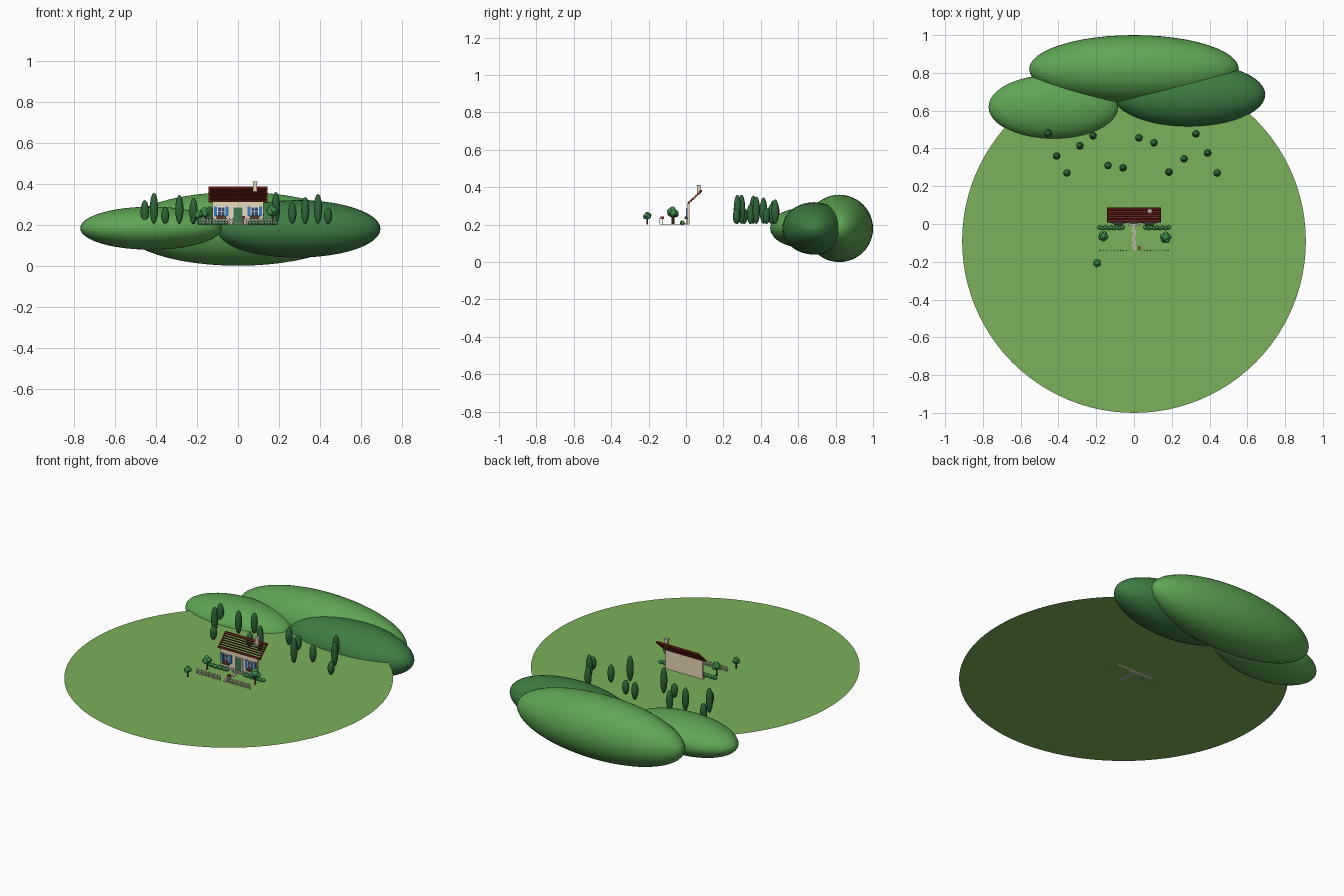
import bpy, math, random
from mathutils import Vector

if "Cube" in bpy.data.objects:
    bpy.data.objects.remove(bpy.data.objects["Cube"])

random.seed(4)
G = 0.2  # ground height


def mat(name, r, g, b):
    m = bpy.data.materials.new(name)
    m.diffuse_color = [(c / 255) ** 2.2 for c in (r, g, b)] + [1]
    m.use_nodes = True
    m.node_tree.nodes["Principled BSDF"].inputs["Base Color"].default_value = m.diffuse_color
    return m


GRASS = mat("grass", 122, 175, 90)
HILL_A = mat("hill_light", 95, 165, 85)
HILL_B = mat("hill_dark", 65, 125, 70)
CYPRESS = mat("cypress", 50, 100, 58)
LEAF = mat("leaf", 65, 135, 75)
BARK = mat("bark", 100, 70, 45)
CREAM = mat("cream", 235, 215, 185)
TILE = mat("tile", 130, 50, 38)
BLUE = mat("blue", 60, 120, 190)
GLASS = mat("glass", 60, 75, 110)
WHITE = mat("white", 240, 238, 230)
DOOR = mat("door_green", 70, 120, 75)
STONE = mat("stone", 190, 185, 175)
RED = mat("red", 190, 60, 50)


def finish(name, m, smooth=False):
    o = bpy.context.object
    o.name = name
    o.data.materials.append(m)
    if smooth:
        bpy.ops.object.shade_smooth()
    return o


def box(name, loc, size, m, rx=0):
    bpy.ops.mesh.primitive_cube_add(size=1, location=loc, rotation=(rx, 0, 0))
    bpy.context.object.scale = size
    return finish(name, m)


def ball(name, loc, radii, m, seg=16, rings=10):
    bpy.ops.mesh.primitive_uv_sphere_add(segments=seg, ring_count=rings, location=loc)
    bpy.context.object.scale = radii
    return finish(name, m, True)


def rod(name, loc, r, h, m, rot=(0, 0, 0), verts=10):
    bpy.ops.mesh.primitive_cylinder_add(vertices=verts, radius=r, depth=h, location=loc, rotation=rot)
    return finish(name, m)


# meadow and hills
bpy.ops.mesh.primitive_circle_add(vertices=96, radius=0.91, fill_type='NGON', location=(0, -0.09, G))
finish("meadow", GRASS)
ball("hill_back", (0, 0.82, 0.18), (0.555, 0.18, 0.18), HILL_A, 48, 24)
ball("hill_left", (-0.425, 0.62, 0.183), (0.345, 0.17, 0.105), HILL_A, 48, 24)
ball("hill_right", (0.29, 0.685, 0.18), (0.405, 0.17, 0.14), HILL_B, 48, 24)

# cypress trees: x, y, top height
for x, y, top in [(-.455, .48, .32), (-.41, .36, .355), (-.355, .27, .285), (-.286, .414, .345),
                  (-.217, .467, .33), (-.138, .31, .29), (-.058, .297, .36), (.026, .456, .31),
                  (.106, .43, .29), (.185, .275, .36), (.265, .345, .31), (.328, .477, .335),
                  (.39, .376, .35), (.44, .27, .283)]:
    b = G + 0.004
    ball("cypress", (x, y, (top + b) / 2), (0.02, 0.02, (top - b) / 2), CYPRESS)

# cottage front wall and plinth
box("wall", (0, 0.014, 0.258), (0.25, 0.012, 0.116), CREAM)
box("plinth", (0, 0.012, 0.206), (0.254, 0.015, 0.012), STONE)

# single roof slope made of tile rows
E, R = Vector((0, 0.012, 0.314)), Vector((0, 0.08, 0.379))
rows = 7
for i in range(rows):
    p = E.lerp(R, (i + 0.5) / rows)
    box("tile_row", p, (0.28, 0.014, 0.004), TILE, -math.pi / 4)
slope = math.atan2(R.z - E.z, R.y - E.y)
for x in (-0.14, 0.14):
    box("roof_edge", E.lerp(R, 0.5) + Vector((x, 0, 0)), (0.006, (R - E).length, 0.006), TILE, slope)
rod("ridge", R, 0.007, 0.286, TILE, (0, math.pi / 2, 0))
rod("eave", E, 0.005, 0.286, TILE, (0, math.pi / 2, 0))

# chimney
box("chimney", (0.083, 0.068, 0.384), (0.02, 0.017, 0.046), CREAM)
box("chimney_cap", (0.083, 0.068, 0.409), (0.025, 0.022, 0.006), STONE)

# door with frame, knob and steps
box("door_frame", (0, 0.007, 0.245), (0.054, 0.006, 0.09), WHITE)
box("door", (0, 0.004, 0.243), (0.044, 0.006, 0.084), DOOR)
ball("door_knob", (0.015, 0, 0.24), (0.003,) * 3, STONE, 8, 6)
box("doorstep", (0, 0.0, 0.204), (0.06, 0.022, 0.008), STONE)

# windows with shutters and flower boxes
for s in (-1, 1):
    cx = s * 0.082
    box("window_frame", (cx, 0.007, 0.264), (0.04, 0.006, 0.048), WHITE)
    box("window_glass", (cx, 0.005, 0.264), (0.033, 0.006, 0.041), GLASS)
    box("window_bar", (cx, 0.003, 0.264), (0.003, 0.005, 0.041), WHITE)
    box("window_bar", (cx, 0.003, 0.264), (0.033, 0.005, 0.003), WHITE)
    for t in (-1, 1):
        box("shutter", (cx + t * 0.028, 0.005, 0.264), (0.016, 0.006, 0.05), BLUE)
    box("flower_box", (cx, 0.0, 0.234), (0.046, 0.014, 0.01), BARK)
    for i in range(5):
        ball("flower", (cx + (i - 2) * 0.009, -0.001, 0.241), (0.005,) * 3, RED if i % 2 else LEAF, 8, 6)

# hedges beside the door
for s in (-1, 1):
    for i in range(9):
        ball("hedge", (s * (0.06 + i * 0.0155), -0.018 - 0.004 * (i % 2), 0.21),
             (0.011, 0.011, 0.012), LEAF, 12, 8)

# garden path
for i in range(13):
    rod("path_stone", (random.uniform(-.005, .005), -0.015 - i * 0.0098, G + 0.002),
        random.uniform(0.007, 0.01), 0.004, STONE, verts=8)

# picket fence with a gate gap
for x0, x1 in ((-0.18, -0.025), (0.025, 0.18)):
    n = 11
    for i in range(n):
        x = x0 + (x1 - x0) * i / (n - 1)
        box("picket", (x, -0.14, G + 0.015), (0.005, 0.003, 0.03), WHITE)
        bpy.ops.mesh.primitive_cone_add(vertices=4, radius1=0.0032, depth=0.006, location=(x, -0.14, G + 0.033))
        finish("picket_tip", WHITE)
    for z in (0.01, 0.023):
        box("fence_rail", ((x0 + x1) / 2, -0.1375, G + z), (x1 - x0, 0.002, 0.004), WHITE)

# letter box
box("letter_post", (0.028, -0.127, G + 0.016), (0.004, 0.004, 0.032), BARK)
box("letter_box", (0.028, -0.127, G + 0.037), (0.014, 0.018, 0.012), RED)

# round garden trees: x, y, canopy height, canopy radius
for x, y, z, r in [(-.163, -.065, .258, .028), (.167, -.072, .265, .032), (-.195, -.207, .246, .023)]:
    rod("tree_trunk", (x, y, (G + z) / 2), r * 0.15, z - G, BARK)
    ball("tree_canopy", (x, y, z), (r * 0.75,) * 3, LEAF)
    for i in range(5):
        a = i * math.tau / 5 + x * 9
        ball("canopy_lobe", (x + r * .5 * math.cos(a), y + r * .5 * math.sin(a), z + r * (.2 if i % 2 else -.15)),
             (r * 0.5,) * 3, LEAF, 12, 8)
    ball("canopy_top", (x, y, z + r * 0.5), (r * 0.5,) * 3, LEAF, 12, 8)
